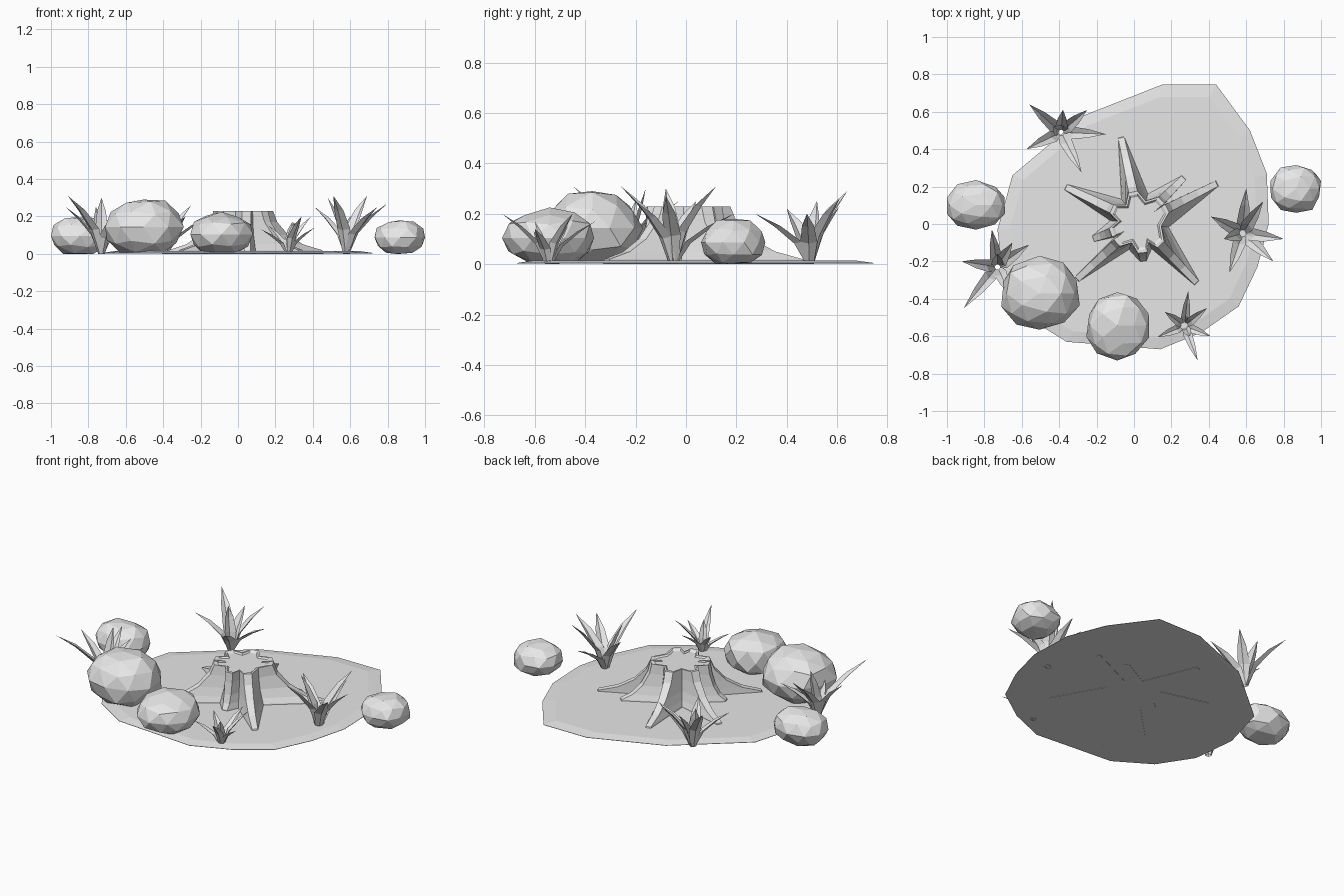
import bpy, bmesh, math, random
from mathutils import Vector

old = bpy.data.objects.get("Cube")
if old:
    bpy.data.objects.remove(old, do_unlink=True)

grey = bpy.data.materials.new("plain grey")
grey.use_nodes = True
COLOUR = (0.8, 0.8, 0.8, 1)
grey.diffuse_color = COLOUR
grey.node_tree.nodes["Principled BSDF"].inputs["Base Color"].default_value = COLOUR


def finish(bm, name, fix_normals=True):
    if fix_normals:
        bmesh.ops.recalc_face_normals(bm, faces=bm.faces)
    mesh = bpy.data.meshes.new(name)
    bm.to_mesh(mesh)
    bm.free()
    mesh.materials.append(grey)
    obj = bpy.data.objects.new(name, mesh)
    bpy.context.collection.objects.link(obj)
    return obj


def loft(bm, rings, cap_ends=True):
    """Skin a list of closed point rings with quads."""
    loops = [[bm.verts.new(p) for p in ring] for ring in rings]
    for a, b in zip(loops, loops[1:]):
        n = len(a)
        for i in range(n):
            j = (i + 1) % n
            bm.faces.new((a[i], a[j], b[j], b[i]))
    if cap_ends:
        bm.faces.new(loops[0][::-1])
        bm.faces.new(loops[-1])
    return loops


# Ground slab with a sloping rim
outline = [(.15, .745), (.44, .745), (.62, .5), (.71, .27), (.72, 0), (.66, -.23),
           (.56, -.44), (.36, -.58), (.14, -.67), (-.1, -.65), (-.36, -.63),
           (-.57, -.5), (-.7, -.3), (-.73, -.03), (-.65, .26), (-.27, .58)]


def slab_ring(scale, z):
    return [(x * scale, y * scale, z) for x, y in outline]


bm = bmesh.new()
loft(bm, [slab_ring(.97, .002), slab_ring(1, .003), slab_ring(1, .005), slab_ring(.91, .014)])
finish(bm, "ground")

# Tree stump: a star section whose points flare out into roots
CENTRE = Vector((.03, .01))
root_tips = [(.45, .22), (.27, .25), (-.07, .47), (-.37, .2),
             (-.22, -.08), (-.31, -.3), (.05, -.2), (.34, -.32)]
roots = [Vector(t) - CENTRE for t in root_tips]
angles = [math.atan2(r.y, r.x) % math.tau for r in roots]


def stump_ring(z, flare, valley, shrink=1):
    """flare 0 keeps the short star points, flare 1 reaches the root tips."""
    ring = []
    for i, root in enumerate(roots):
        a = angles[i]
        gap = (angles[(i + 1) % len(roots)] - a) % math.tau
        along = root.normalized()
        side = Vector((-along.y, along.x))
        reach = .165 + (root.length - .165) * flare
        half = .024 - .008 * flare
        for s in (-1, 1):
            p = CENTRE + (along * reach + side * half * s) * shrink
            ring.append((p.x, p.y, z))
        mid = a + gap / 2
        r = valley * shrink
        ring.append((CENTRE.x + r * math.cos(mid), CENTRE.y + r * math.sin(mid), z))
    return ring


bm = bmesh.new()
loft(bm, [stump_ring(0, 1, .16), stump_ring(.02, .97, .155), stump_ring(.05, .6, .145),
          stump_ring(.1, .3, .13), stump_ring(.17, .08, .12), stump_ring(.228, 0, .118),
          stump_ring(.228, 0, .118, .9), stump_ring(.22, 0, .118, .82)])
finish(bm, "tree_stump")


# Faceted boulders, each fitted to its lower and upper corner
def rock(name, low, high, seed):
    rng = random.Random(seed)
    bm = bmesh.new()
    bmesh.ops.create_icosphere(bm, subdivisions=2, radius=1)
    for v in bm.verts:
        v.co = [math.copysign(abs(c) ** .92, c) * rng.uniform(.92, 1.06) for c in v.co]
        v.co.z = max(v.co.z, -.9)
    hull = bmesh.ops.convex_hull(bm, input=bm.verts)
    loose = {g for g in hull["geom_interior"] + hull["geom_unused"]
             if isinstance(g, bmesh.types.BMVert)}
    bmesh.ops.delete(bm, geom=list(loose), context='VERTS')
    bmesh.ops.dissolve_limit(bm, angle_limit=math.radians(9), verts=bm.verts, edges=bm.edges)
    for k in range(3):
        values = [v.co[k] for v in bm.verts]
        bottom, span = min(values), max(values) - min(values)
        for v in bm.verts:
            v.co[k] = low[k] + (v.co[k] - bottom) / span * (high[k] - low[k])
    finish(bm, name)


rock("right_rock", (-1, -.03, 0), (-.69, .235, .195), 1)
rock("large_rock", (-.71, -.565, .005), (-.29, -.17, .29), 2)
rock("front_rock", (-.255, -.73, 0), (.08, -.365, .225), 3)
rock("left_rock", (.73, .06, 0), (1, .315, .18), 4)


# Grass tufts made of folded, arching blades
def grass(name, x, y, width, tips):
    bm = bmesh.new()
    base = Vector((x, y, 0))
    for tx, ty, tz in tips:
        out = Vector((tx - x, ty - y, 0))
        along = out.normalized()
        side = Vector((-along.y, along.x, 0))
        rows = []
        for t, w in ((0, .5), (.35, 1), (.7, .7)):
            keel = base + along * .015 + out * (t ** 1.4) * .95
            keel.z = tz * t ** .85
            fold = along * -.5 * w * width + Vector((0, 0, .2 * w * width * (t > 0)))
            rows.append([bm.verts.new(keel + side * s * w * width + fold * abs(s))
                         for s in (-1, 0, 1)])
        tip = bm.verts.new((tx, ty, tz))
        for a, b in zip(rows, rows[1:]):
            for i in range(2):
                bm.faces.new((a[i], a[i + 1], b[i + 1], b[i]))
        for i in range(2):
            bm.faces.new((rows[-1][i], rows[-1][i + 1], tip))
    finish(bm, name, False)


grass("back_grass", -.39, .49, .034,
      [(-.56, .64, .29), (-.38, .61, .23), (-.25, .61, .26), (-.15, .48, .2),
       (-.28, .275, .2), (-.575, .4, .22), (-.43, .52, .25)])
grass("left_grass", .58, -.05, .036,
      [(.6, .19, .2), (.69, .12, .31), (.8, -.08, .27), (.745, -.2, .25),
       (.51, -.26, .31), (.41, .04, .25), (.48, -.08, .3)])
grass("right_grass", -.73, -.23, .034,
      [(-.76, -.03, .25), (-.56, -.11, .2), (-.92, -.2, .25), (-.91, -.45, .31),
       (-.66, -.38, .2), (-.65, -.1, .23), (-.73, -.16, .3)])
grass("front_grass", .27, -.545, .024,
      [(.29, -.36, .17), (.39, -.45, .2), (.41, -.6, .14), (.34, -.73, .2),
       (.125, -.605, .13), (.165, -.47, .15), (.3, -.6, .17)])
